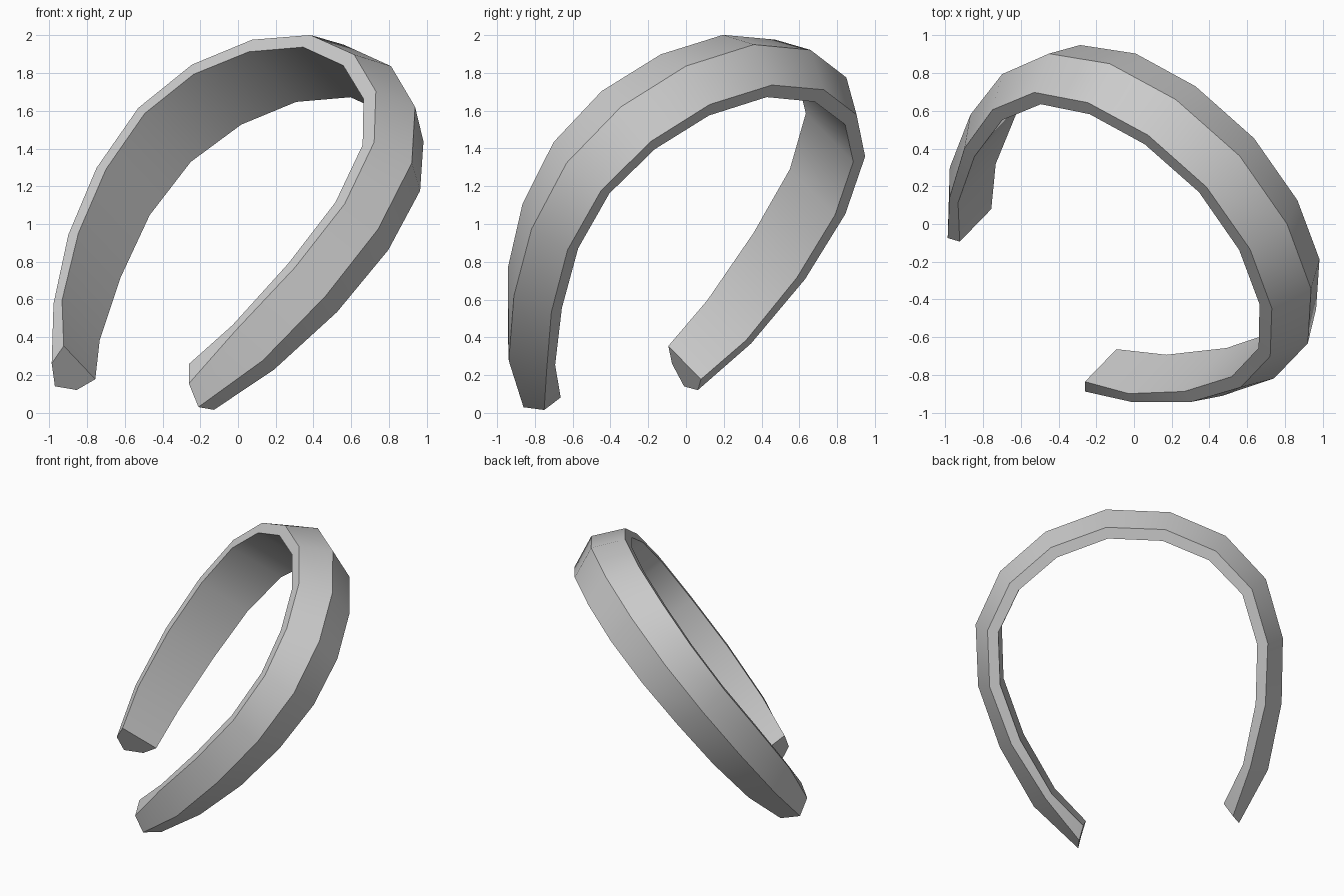
import bpy, bmesh, math
from mathutils import Vector

if "Cube" in bpy.data.objects:
    bpy.data.objects.remove(bpy.data.objects["Cube"])

# Tilted frame of the band: side axis, rise axis, and width axis
ORIGIN = Vector((-0.59, -0.435, 0.085))
SIDE = Vector((0.6634, -0.742, -0.096)).normalized()
RISE = Vector((0.4934, 0.3411, 0.8001)).normalized()
WIDTH = SIDE.cross(RISE)

# Half of the outer ridge, crown to tip: (side, rise, half width, shoulder depth, inner depth)
half = [
    (0.0, 2.331, 0.224, 0.102, 0.182),
    (0.444, 2.242, 0.224, 0.100, 0.182),
    (0.804, 2.016, 0.225, 0.100, 0.180),
    (1.034, 1.672, 0.217, 0.098, 0.175),
    (1.086, 1.240, 0.206, 0.095, 0.170),
    (1.004, 0.789, 0.199, 0.103, 0.172),
    (0.834, 0.339, 0.178, 0.120, 0.175),
]


def place(s, r, w):
    return ORIGIN + SIDE * s + RISE * r + WIDTH * w


def section(i, sign):
    """Five-sided section: inner edge, shoulder, ridge, shoulder, inner edge."""
    if i == 7:  # tip, cut at a slant
        ridge, shoulder, inner = (0.573, 0.0), (0.548, 0.066), (0.50, 0.166)
        hw_shoulder, hw_inner = 0.118, 0.149
    else:
        s, r, hw, d1, d2 = half[i]
        ridge = (s, r)
        prev = (-half[1][0], half[1][1]) if i == 0 else half[i - 1][:2]
        nxt = (0.573, 0.0) if i == 6 else half[i + 1][:2]
        c = Vector(ridge)
        t = ((Vector(nxt) - c).normalized() + (c - Vector(prev)).normalized()).normalized()
        n = Vector((t.y, -t.x))  # points to the inside
        shoulder, inner = c + n * d1, c + n * d2
        hw_shoulder = hw_inner = hw
    pts = [(inner, hw_inner), (shoulder, hw_shoulder), (ridge, 0.0),
           (shoulder, -hw_shoulder), (inner, -hw_inner)]
    return [place(sign * p[0], p[1], w) for p, w in pts]


# Loft the band from one tip over the crown to the other
bm = bmesh.new()
stations = [(i, -1) for i in range(7, 0, -1)] + [(i, 1) for i in range(8)]
rings = [[bm.verts.new(p) for p in section(i, sg)] for i, sg in stations]
for a, b in zip(rings, rings[1:]):
    for k in range(5):
        m = (k + 1) % 5
        bm.faces.new((a[k], a[m], b[m], b[k]))
bm.faces.new(rings[0])
bm.faces.new(rings[-1])
bmesh.ops.recalc_face_normals(bm, faces=bm.faces)

mesh = bpy.data.meshes.new("headband")
bm.to_mesh(mesh)
bm.free()
band = bpy.data.objects.new("headband", mesh)
bpy.context.collection.objects.link(band)

# Smooth along the band, sharp at ridge and shoulders
bpy.context.view_layer.objects.active = band
band.select_set(True)
bpy.ops.object.shade_smooth_by_angle(angle=math.radians(30))
